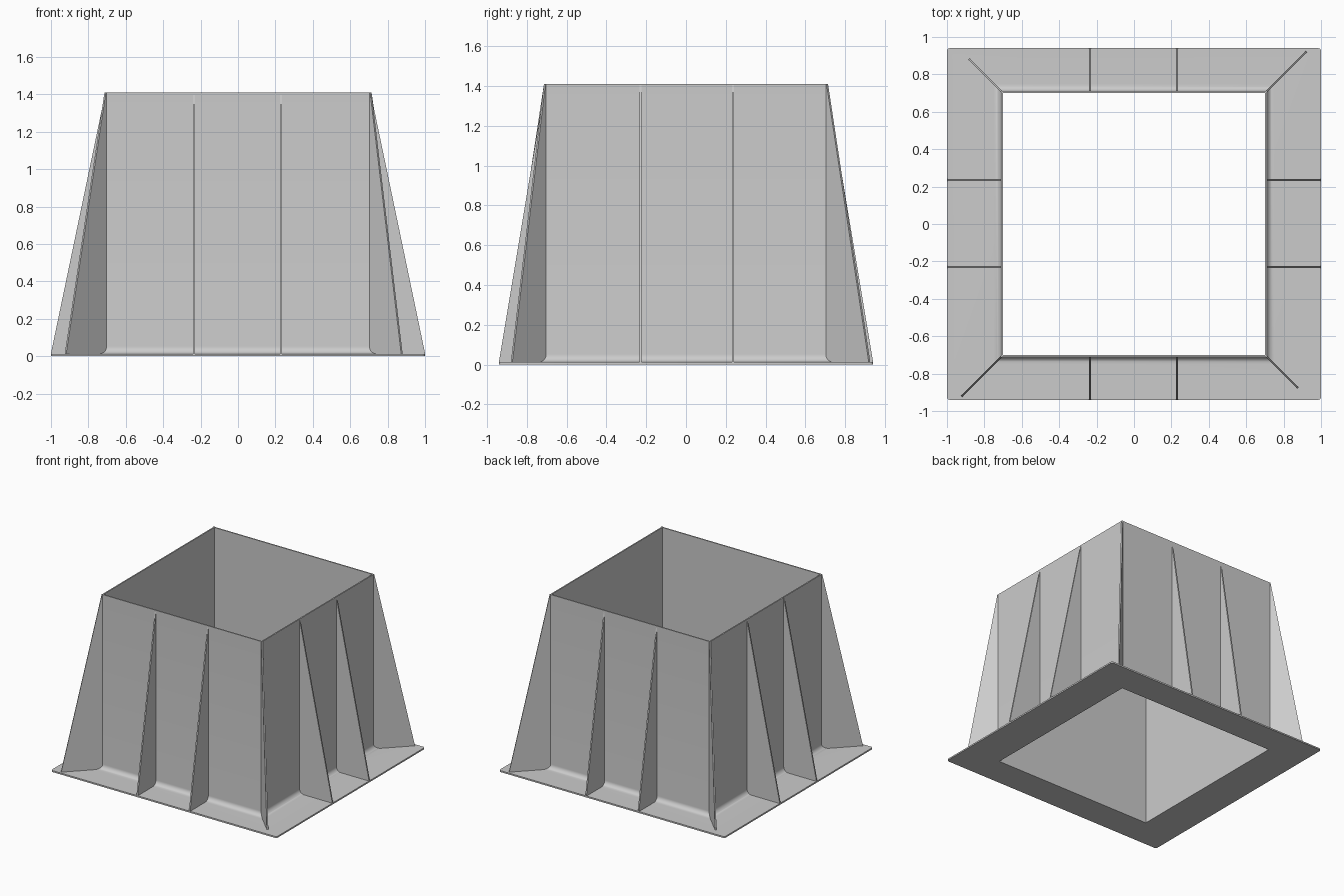
import bpy, bmesh, math
from mathutils import Vector

if "Cube" in bpy.data.objects:
    bpy.data.objects.remove(bpy.data.objects["Cube"])

HEIGHT, BASE = 1.41, 0.012      # overall height, flange thickness
INNER, OUTER = 0.70, 0.71       # half widths of the square tube
FLANGE = (1.0, 0.94)            # half sizes of the flange
FILLET, FIN = 0.04, 0.011       # fillet radius, fin thickness

grey = bpy.data.materials.new("plain grey")
grey.use_nodes = True
colour = (0.6, 0.6, 0.6, 1)
grey.diffuse_color = colour
grey.node_tree.nodes["Principled BSDF"].inputs["Base Color"].default_value = colour


def finish(name, bm):
    bmesh.ops.recalc_face_normals(bm, faces=bm.faces)
    mesh = bpy.data.meshes.new(name)
    bm.to_mesh(mesh)
    bm.free()
    mesh.materials.append(grey)
    obj = bpy.data.objects.new(name, mesh)
    bpy.context.collection.objects.link(obj)
    return obj


# Square tube, root fillet and flange as one closed loft of rectangular loops
def make_shell():
    loops = [(INNER, INNER, 0), (*FLANGE, 0), (*FLANGE, BASE)]
    steps = 8
    for i in range(steps + 1):
        a = math.pi / 2 * i / steps
        h = OUTER + FILLET * (1 - math.sin(a))
        loops.append((h, h, BASE + FILLET * (1 - math.cos(a))))
    loops += [(OUTER, OUTER, HEIGHT), (INNER, INNER, HEIGHT)]
    bm = bmesh.new()
    signs = [(-1, -1), (1, -1), (1, 1), (-1, 1)]
    rings = [[bm.verts.new((sx * x, sy * y, z)) for sx, sy in signs] for x, y, z in loops]
    for a, b in zip(rings, rings[1:] + rings[:1]):
        for i in range(4):
            j = (i + 1) % 4
            bm.faces.new((a[i], a[j], b[j], b[i]))
    # Slightly rounded flange corners
    corners = [bm.edges.get((a, b)) for a, b in zip(rings[1], rings[2])]
    bmesh.ops.bevel(bm, geom=corners, offset=0.015, segments=3, profile=0.5, affect='EDGES')
    obj = finish("flanged_square_tube", bm)
    bpy.ops.object.select_all(action='DESELECT')
    obj.select_set(True)
    bpy.context.view_layer.objects.active = obj
    bpy.ops.object.shade_smooth_by_angle(angle=math.radians(30))


# Triangular stiffening fin standing on the flange, from a root point to a foot point
def make_fin(name, root, foot, top):
    root, foot = Vector((*root, 0)), Vector((*foot, 0))
    out = (foot - root).normalized()
    side = Vector((-out.y, out.x, 0)) * FIN / 2
    up = Vector((0, 0, 1))
    low = BASE / 2
    profile = [root - out * 0.004 + up * low, foot + up * low,
               foot + up * (BASE + 0.003), root + up * top, root - out * 0.004 + up * top]
    bm = bmesh.new()
    face = bm.faces.new([bm.verts.new(p - side) for p in profile])
    new = bmesh.ops.extrude_face_region(bm, geom=[face])["geom"]
    bmesh.ops.translate(bm, vec=side * 2, verts=[v for v in new if isinstance(v, bmesh.types.BMVert)])
    finish(name, bm)


make_shell()

# Two fins on each wall
for s, (fb, lr) in ((-1, ("front", "right")), (1, ("back", "left"))):
    for n, p in enumerate((-0.236, 0.229), 1):
        make_fin(f"{fb}_fin_{n}", (p, s * OUTER), (p, s * FLANGE[1]), HEIGHT - 0.015)
        q = -p if abs(p) > 0.23 else -0.229
        make_fin(f"{lr}_fin_{n}", (s * OUTER, q), (s * FLANGE[0], q), HEIGHT - 0.005)

# Diagonal corner fins: two long, two short
for sx, sy, reach in ((-1, -1, 0.922), (1, 1, 0.922), (-1, 1, 0.882), (1, -1, 0.876)):
    name = ("front" if sy < 0 else "back") + ("_left" if sx > 0 else "_right") + "_corner_fin"
    make_fin(name, (sx * OUTER, sy * OUTER), (sx * reach, sy * reach), HEIGHT)
